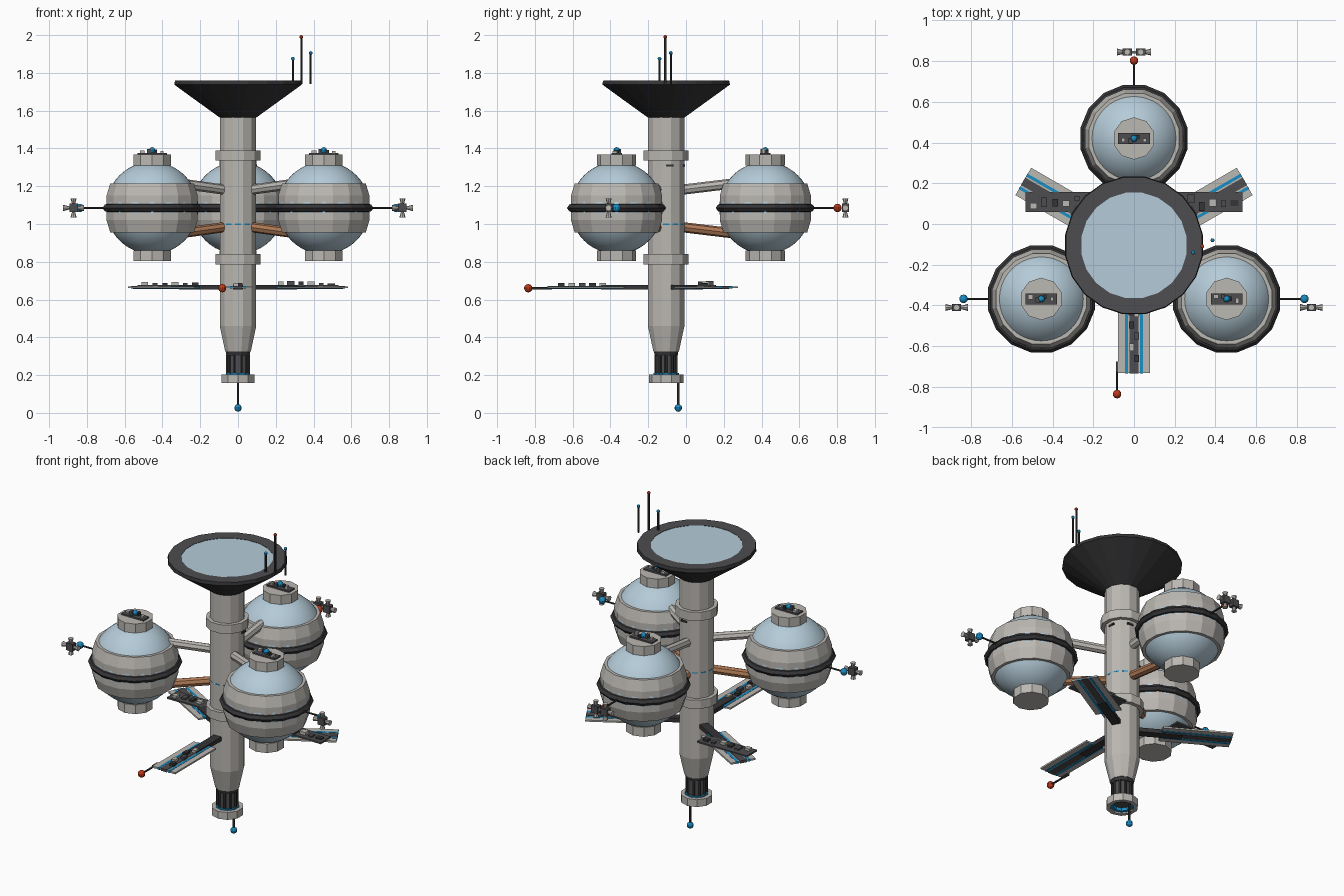
import bpy, bmesh, math, random
from mathutils import Vector, Matrix

if "Cube" in bpy.data.objects:
    bpy.data.objects.remove(bpy.data.objects["Cube"])
random.seed(4)


def material(name, r, g, b):
    m = bpy.data.materials.new(name)
    m.use_nodes = True
    m.diffuse_color = (r, g, b, 1)
    m.node_tree.nodes["Principled BSDF"].inputs["Base Color"].default_value = (r, g, b, 1)
    return m


HULL = material("warm grey hull", .50, .48, .45)
GLASS = material("pale blue", .46, .60, .69)
DARK = material("charcoal", .035, .035, .038)
GREY = material("dark grey", .075, .075, .08)
COPPER = material("copper", .42, .19, .09)
BLUE = material("bright blue", .01, .27, .56)
RED = material("red", .50, .04, .01)

AXIS = Vector((0, -.105, 0))


def finish(name, bm, mat, smooth=False):
    bmesh.ops.recalc_face_normals(bm, faces=bm.faces)
    me = bpy.data.meshes.new(name)
    bm.to_mesh(me)
    bm.free()
    me.materials.append(mat)
    for p in me.polygons:
        p.use_smooth = smooth
    ob = bpy.data.objects.new(name, me)
    bpy.context.collection.objects.link(ob)
    return ob


def lathe(name, profile, sides, center, mat, closed=False):
    """Turn (radius, height) points around z; closed makes a hollow ring."""
    bm = bmesh.new()
    rings = []
    for r, z in profile:
        ring = []
        for i in range(sides):
            a = math.tau * (i + .5) / sides
            ring.append(bm.verts.new(center + Vector((r * math.cos(a), r * math.sin(a), z))))
        rings.append(ring)
    pairs = list(zip(rings, rings[1:]))
    if closed:
        pairs.append((rings[-1], rings[0]))
    else:
        bm.faces.new(rings[0])
        bm.faces.new(rings[-1])
    for lo, hi in pairs:
        for i in range(sides):
            j = (i + 1) % sides
            bm.faces.new((lo[i], lo[j], hi[j], hi[i]))
    return finish(name, bm, mat)


def rod(name, a, b, r, mat, sides=8, r2=None):
    a, b = Vector(a), Vector(b)
    d = b - a
    m = Matrix.Translation((a + b) / 2) @ d.to_track_quat('Z', 'Y').to_matrix().to_4x4()
    bm = bmesh.new()
    bmesh.ops.create_cone(bm, cap_ends=True, segments=sides, radius1=r,
                          radius2=r if r2 is None else r2, depth=d.length, matrix=m)
    return finish(name, bm, mat)


def ball(name, c, r, mat, u=10, v=7, smooth=False):
    bm = bmesh.new()
    bmesh.ops.create_uvsphere(bm, u_segments=u, v_segments=v, radius=r,
                              matrix=Matrix.Translation(c))
    return finish(name, bm, mat, smooth)


def box(name, c, size, mat, angle=0, pivot=None):
    """Box at c; with a pivot, c is local to the pivot and turned by angle."""
    m = Matrix.Translation(c) @ Matrix.Diagonal((*size, 1))
    if pivot is not None:
        m = Matrix.Translation(pivot) @ Matrix.Rotation(angle, 4, 'Z') @ m
    bm = bmesh.new()
    bmesh.ops.create_cube(bm, size=1, matrix=m)
    return finish(name, bm, mat)


def antenna(name, a, b, mat, r=.006, tip=.022):
    rod(name + "_mast", a, b, r, DARK, 6)
    ball(name + "_tip", b, tip, mat)


def greebles(name, c, along, across, count):
    """Small raised blocks scattered over a plate."""
    for i in range(count):
        x = along * ((i + .5) / count - .5)
        y = across * random.uniform(-.25, .25)
        size = (along / count * random.uniform(.4, .75), across * random.uniform(.25, .5),
                random.uniform(.012, .026))
        box(name, c + Vector((x, y, size[2] / 2)), size, (HULL, GREY, DARK)[i % 3])


# Central column, collars and stern
lathe("column", [(.07, .325), (.10, .46), (.10, 1.575)], 12, AXIS, HULL)
for z in (.785, 1.335):
    lathe("column_collar", [(.123, z), (.123, z + .055)], 12, AXIS, HULL)
lathe("column_light_ring", [(.0985, .995), (.0985, 1.002)], 24, AXIS, BLUE)
box("column_hatch", AXIS + Vector((.02, .095, 1.31)), (.04, .012, .012), DARK)
box("column_hatch", AXIS + Vector((.095, .02, 1.31)), (.012, .04, .012), DARK)
lathe("stern_cap", [(.063, .305), (.068, .33)], 12, AXIS, DARK)
lathe("stern_neck", [(.055, .185), (.055, .31)], 12, AXIS, GREY)
for i in range(10):
    a = math.tau * i / 10
    p = AXIS + Vector((.056 * math.cos(a), .056 * math.sin(a), 0))
    rod("neck_rib", p + Vector((0, 0, .2)), p + Vector((0, 0, .31)), .008, DARK, 6)
lathe("stern_ring", [(.092, .157), (.092, .203), (.068, .203), (.068, .157)], 10, AXIS, HULL, True)
lathe("stern_glow", [(.067, .165), (.067, .21), (.05, .21), (.05, .165)], 10, AXIS, BLUE, True)
antenna("stern_antenna", AXIS + Vector((0, .064, .2)), AXIS + Vector((0, .064, .026)), BLUE, .007, .02)

# Dish with its glazed face
lathe("dish", [(.10, 1.565), (.25, 1.672), (.342, 1.738), (.338, 1.757),
               (.262, 1.752), (.255, 1.73)], 20, AXIS, DARK)
lathe("dish_rim", [(.337, 1.754), (.337, 1.759), (.262, 1.757), (.262, 1.752)], 20, AXIS, GREY, True)
lathe("dish_face", [(.264, 1.735), (.264, 1.755)], 32, AXIS, GLASS)
for x, y, z, mat in ((.29, -.14, 1.875, BLUE), (.335, -.11, 1.99, RED), (.385, -.08, 1.905, BLUE)):
    antenna("dish_antenna", (x, y, 1.74), (x, y, z), mat, .006, .01)


# Spherical pods
def satellite(c, xs, half):
    for x in xs:
        box("probe_body", c + Vector((x, 0, 0)), (.045, .036, .045), GREY)
        for s in (-1, 1):
            up = Vector((0, 0, s))
            rod("probe_nozzle", c + Vector((x, 0, 0)) + up * .02,
                c + Vector((x, 0, 0)) + up * .05, .008, HULL, 8, .016)
    for s in (-1, 1):
        side = Vector((s, 0, 0))
        rod("probe_nozzle", c + side * (half - .035), c + side * half, .008, HULL, 8, .017)
        rod("probe_arm", c, c + side * (half - .02), .007, HULL, 6)


def pod(angle, outward, tip, probe_shift, xs, half):
    radial = Vector((math.cos(angle), math.sin(angle), 0))
    c = AXIS + radial * .525 + Vector((0, 0, 1.085))
    ball("pod_shell", c, .244, GLASS, 40, 24, True)
    for s in (-1, 1):
        lathe("pod_band", [(.2, s * .13), (.226, s * .13), (.246, s * .065), (.246, 0)], 16, c, HULL)
        lathe("pod_cap", [(.104, s * .225), (.104, s * .282)], 10, c, HULL)
    lathe("pod_belt", [(.24, -.022), (.255, -.018), (.268, 0), (.255, .018), (.24, .022)],
          16, c, DARK)
    # Equipment on the cap
    top = c + Vector((0, 0, .285))
    box("cap_plate", top, (.155, .055, .012), GREY)
    greebles("cap_equipment", top + Vector((0, 0, .004)), .14, .055, 4)
    ball("cap_beacon", top + Vector((0, 0, .02)), .017, BLUE)
    # Outboard mast and probe
    end = c + outward * .382
    antenna("pod_antenna", c + outward * .25, end, tip)
    satellite(end + probe_shift, xs, half)
    # Struts to the column
    for name, z0, z1, mat in (("upper_strut", .095, .13, HULL), ("lower_strut", -.10, -.135, COPPER)):
        a = AXIS + radial * .07 + Vector((0, 0, c.z + z0))
        b = AXIS + radial * .36 + Vector((0, 0, c.z + z1))
        rod(name, a, b, .027, mat)


pod(math.radians(90), Vector((0, 1, 0)), RED, Vector((0, .042, 0)), (-.033, .033), .083)
for s in (-1, 1):
    pod(math.radians(-90 + 60 * s), Vector((s, 0, 0)), BLUE, Vector((s * .034, -.042, 0)), (0,), .055)

# Flat panel wings
Z = .665
for deg in (-90, 30, 150):
    a = math.radians(deg)
    box("wing_panel", (.425, 0, Z), (.405, .155, .01), HULL, a, AXIS)
    box("wing_spine", (.425, 0, Z), (.407, .042, .016), GREY, a, AXIS)
    box("wing_joint", (.21, 0, Z), (.27, .052, .026), DARK, a, AXIS)
    for s in (-1, 1):
        box("wing_stripe", (.425, s * .036, Z), (.407, .015, .013), BLUE, a, AXIS)
for s in (-1, 1):
    c = Vector((s * .36, .108, Z + .008))
    box("wing_equipment_plate", c, (.345, .10, .01), GREY)
    greebles("wing_equipment", c, .32, .09, 6)
for i in range(5):
    box("front_wing_equipment", (.012 * (-1) ** i, -.44 - .055 * i, Z + .013), (.025, .035, .02),
        (HULL, DARK, GREY)[i % 3])
antenna("wing_antenna", (-.083, -.71, .66), (-.083, -.835, .66), RED)
box("wing_antenna_mount", (-.079, -.70, .662), (.02, .05, .014), GREY)
